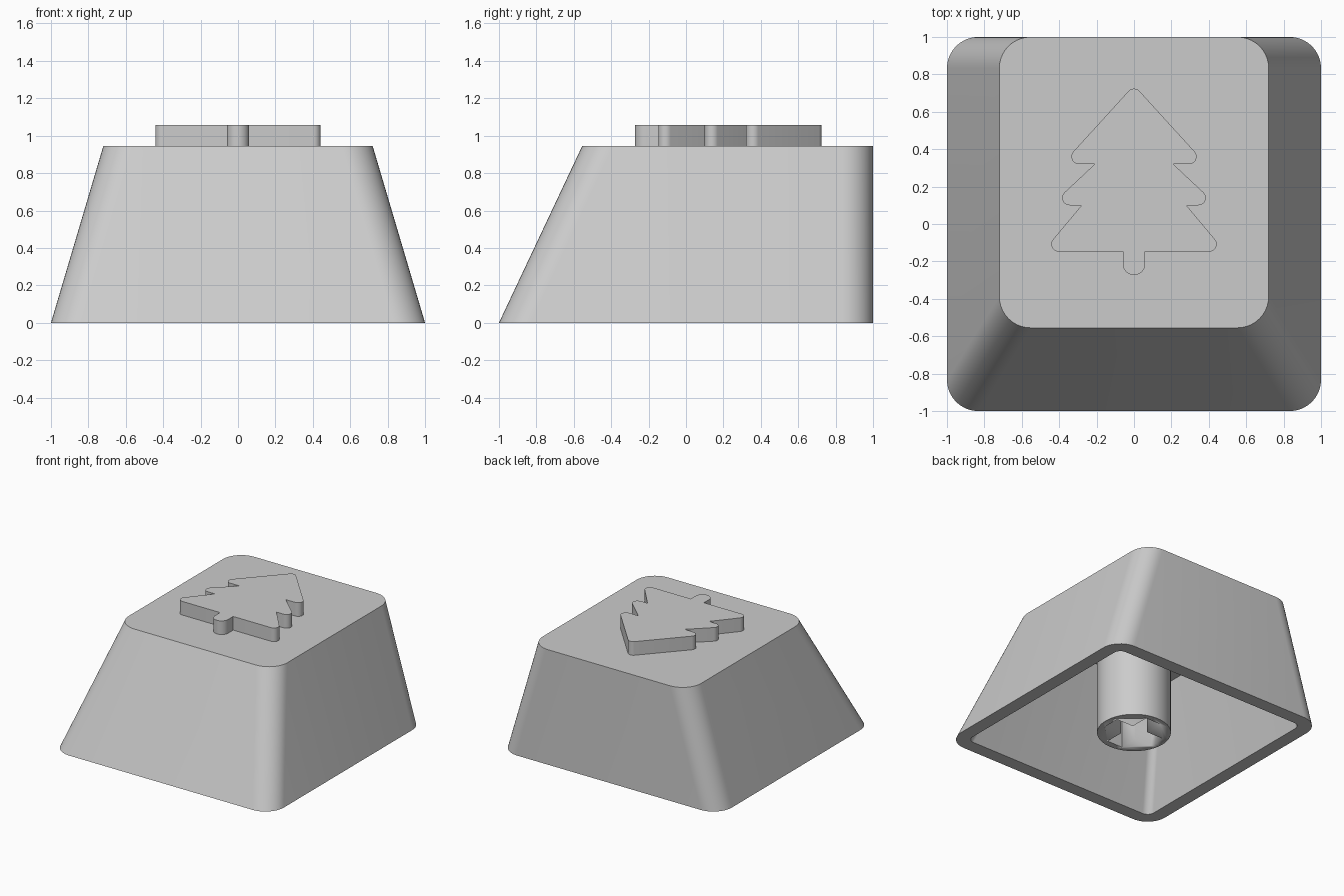
import bpy, bmesh, math
from mathutils import Vector

cube = bpy.data.objects.get("Cube")
if cube:
    bpy.data.objects.remove(cube, do_unlink=True)

HEIGHT, WALL, RADIUS = 0.945, 0.11, 0.167

grey = bpy.data.materials.new("light_grey")
grey.use_nodes = True
grey.diffuse_color = (0.6, 0.6, 0.6, 1)
grey.node_tree.nodes["Principled BSDF"].inputs["Base Color"].default_value = (0.6, 0.6, 0.6, 1)


def finish(name, bm):
    """Turn a bmesh into a grey object, smooth except at sharp edges."""
    bmesh.ops.recalc_face_normals(bm, faces=bm.faces)
    mesh = bpy.data.meshes.new(name)
    bm.to_mesh(mesh)
    bm.free()
    obj = bpy.data.objects.new(name, mesh)
    bpy.context.collection.objects.link(obj)
    mesh.materials.append(grey)
    bpy.ops.object.select_all(action='DESELECT')
    obj.select_set(True)
    bpy.context.view_layer.objects.active = obj
    bpy.ops.object.shade_smooth_by_angle(angle=math.radians(30))
    return obj


def rounded(corners, steps=10):
    """Outline from (x, y, radius) corners, each rounded by its radius."""
    points = []
    for i, (x, y, r) in enumerate(corners):
        p = Vector((x, y))
        if r == 0:
            points.append(p)
            continue
        a = (Vector(corners[i - 1][:2]) - p).normalized()
        b = (Vector(corners[(i + 1) % len(corners)][:2]) - p).normalized()
        half = a.angle(b) / 2
        centre = p + (a + b).normalized() * r / math.sin(half)
        start = p + a * r / math.tan(half) - centre
        sweep = start.angle_signed(p + b * r / math.tan(half) - centre)
        for k in range(steps + 1):
            t = -sweep * k / steps
            points.append(centre + Vector((start.x * math.cos(t) - start.y * math.sin(t),
                                           start.x * math.sin(t) + start.y * math.cos(t))))
    return points


def ring(bm, points, z):
    return [bm.verts.new((p.x, p.y, z)) for p in points]


def bridge(bm, low, high):
    n = len(low)
    for i in range(n):
        j = (i + 1) % n
        bm.faces.new((low[i], low[j], high[j], high[i]))


def prism(name, points, z0, z1):
    bm = bmesh.new()
    low, high = ring(bm, points, z0), ring(bm, points, z1)
    bridge(bm, low, high)
    bm.faces.new(low)
    bm.faces.new(high)
    return finish(name, bm)


def section(z, inset, r):
    """Cross-section of the cap: sloped front and sides, upright back."""
    t = z / HEIGHT
    x = 1 - 0.28 * t - inset
    front, back = -1 + 0.445 * t + inset, 1 - inset
    return rounded([(-x, front, r), (x, front, r), (x, back, r), (-x, back, r)])


# Hollow cap, one continuous skin from the roof to the ceiling
bm = bmesh.new()
ceiling = HEIGHT - WALL
rings = [ring(bm, section(z, inset, r), z) for z, inset, r in (
    (HEIGHT, 0, RADIUS), (0, 0, RADIUS), (0, WALL, 0.06), (ceiling, WALL, 0.06))]
for first, second in zip(rings, rings[1:]):
    bridge(bm, first, second)
bm.faces.new(rings[0])
bm.faces.new(rings[-1])
finish("cap_shell", bm)

# Raised tree on the roof: right half from apex to trunk, mirrored
half = [(0.385, 0.32, 0.04), (0.21, 0.32, 0), (0.445, 0.10, 0.04), (0.28, 0.10, 0),
        (0.488, -0.148, 0.04), (0.06, -0.148, 0), (0.06, -0.273, 0.0599)]
tree = [(0, 0.743, 0.04)] + half + [(-x, y, r) for x, y, r in reversed(half)]
prism("raised_tree", rounded(tree), HEIGHT - 0.01, 1.057)

# Round stem with a cross-shaped socket
circle = [Vector((math.cos(a), math.sin(a))) * 0.278
          for a in (math.tau * i / 64 for i in range(64))]
stem = prism("stem", circle, 0, ceiling + 0.02)
arm, w = 0.225, 0.07
cross = []
for k in range(4):
    c, s = round(math.cos(k * math.pi / 2)), round(math.sin(k * math.pi / 2))
    for x, y in ((w, -w), (arm, -w), (arm, w)):
        cross.append(Vector((x * c - y * s, x * s + y * c)))
cutter = prism("socket_cutter", cross, -0.1, 0.44)
cutter.hide_render = True
cut = stem.modifiers.new("socket", 'BOOLEAN')
cut.operation, cut.solver, cut.object = 'DIFFERENCE', 'EXACT', cutter
bpy.context.view_layer.objects.active = stem
bpy.ops.object.modifier_apply(modifier=cut.name)
bpy.data.objects.remove(cutter, do_unlink=True)
